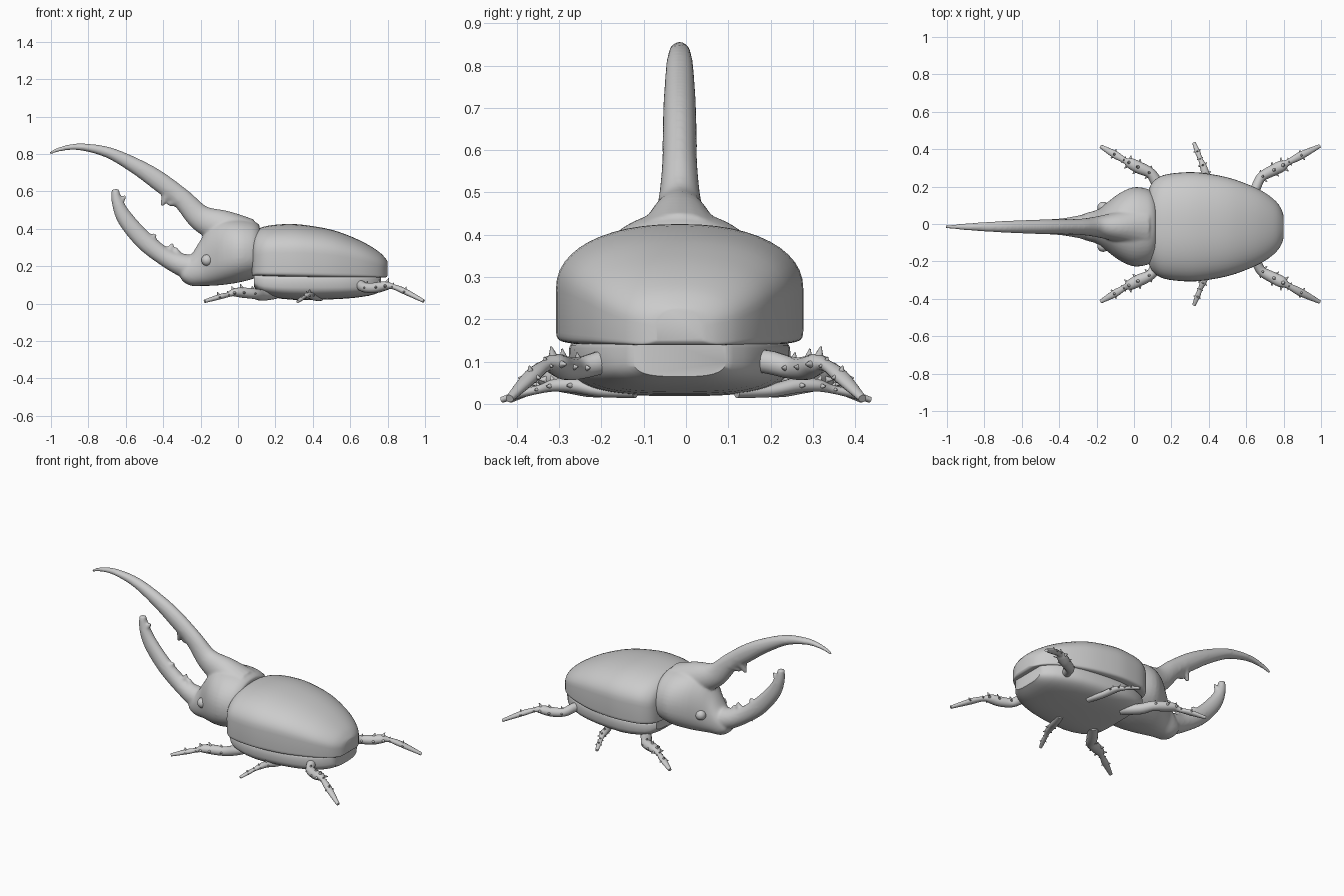
import bpy, bmesh, math
from mathutils import Vector, Matrix

if "Cube" in bpy.data.objects:
    bpy.data.objects.remove(bpy.data.objects["Cube"])

YC = -0.015  # body centre line


def power(v, e):
    return math.copysign(abs(v) ** e, v)


def spline(rows, steps):
    """Catmull-Rom interpolation through rows of numbers."""
    out = []
    for i in range(len(rows) - 1):
        a, b = rows[max(i - 1, 0)], rows[i]
        c, d = rows[i + 1], rows[min(i + 2, len(rows) - 1)]
        for s in range(steps):
            t = s / steps
            out.append([0.5 * (2 * q + (r - p) * t + (2 * p - 5 * q + 4 * r - w) * t * t
                               + (3 * q - p - 3 * r + w) * t ** 3)
                        for p, q, r, w in zip(a, b, c, d)])
    return out + [list(rows[-1])]


def skin(bm, rings):
    loops = [[bm.verts.new(p) for p in ring] for ring in rings]
    n = len(loops[0])
    for a, b in zip(loops, loops[1:]):
        for i in range(n):
            bm.faces.new((a[i], a[(i + 1) % n], b[(i + 1) % n], b[i]))
    bm.faces.new(loops[0])
    bm.faces.new(loops[-1])


def loft(bm, rows, top_e, low_e, n=48, steps=3):
    """Rows: x, bottom, waist height, top, half width."""
    rings = []
    for x, zb, zm, zt, hw in spline(rows, steps):
        ring = []
        for i in range(n):
            a = 2 * math.pi * i / n
            c, s = math.cos(a), math.sin(a)
            up = s >= 0
            e = top_e if up else low_e
            ring.append((x, YC + hw * power(c, e), zm + power(s, e) * (zt - zm if up else zm - zb)))
        rings.append(ring)
    skin(bm, rings)


def tube(bm, rows, n=16, steps=5):
    """Rows: x, y, z, vertical radius, sideways radius."""
    pts = spline(rows, steps)
    rings = []
    for k, (x, y, z, rv, rl) in enumerate(pts):
        t = (Vector(pts[min(k + 1, len(pts) - 1)][:3]) - Vector(pts[max(k - 1, 0)][:3])).normalized()
        side = t.cross(Vector((0, 0, 1))).normalized()
        up = side.cross(t)
        rings.append([Vector((x, y, z)) + side * rl * math.cos(a) + up * rv * math.sin(a)
                      for a in [2 * math.pi * i / n for i in range(n)]])
    skin(bm, rings)


def tooth(bm, base, tip, r1, r2=0.004):
    base, tip = Vector(base), Vector(tip)
    d = tip - base
    m = Matrix.Translation((base + tip) / 2) @ d.to_track_quat('Z', 'Y').to_matrix().to_4x4()
    bmesh.ops.create_cone(bm, cap_ends=True, segments=10, radius1=r1, radius2=r2,
                          depth=d.length, matrix=m)


def finish(bm, name, angle=40):
    bmesh.ops.recalc_face_normals(bm, faces=bm.faces)
    me = bpy.data.meshes.new(name)
    bm.to_mesh(me)
    bm.free()
    ob = bpy.data.objects.new(name, me)
    bpy.context.collection.objects.link(ob)
    bpy.ops.object.select_all(action='DESELECT')
    ob.select_set(True)
    bpy.context.view_layer.objects.active = ob
    bpy.ops.object.shade_smooth_by_angle(angle=math.radians(angle))
    return ob


# Wing case: domed top, near-vertical sides, crisp lower rim
bm = bmesh.new()
loft(bm, [(.075, .15, .25, .34, .17), (.085, .15, .26, .375, .215), (.11, .15, .26, .40, .25),
          (.16, .147, .27, .416, .277), (.25, .145, .27, .425, .29), (.35, .143, .27, .421, .29),
          (.5, .14, .26, .395, .264), (.62, .14, .24, .352, .222), (.7, .14, .22, .312, .182),
          (.76, .14, .2, .272, .135), (.79, .14, .19, .24, .09), (.80, .15, .18, .225, .055)],
     0.9, 0.12)
finish(bm, "wing_case")

# Belly under the wing case
bm = bmesh.new()
loft(bm, [(.085, .09, .12, .16, .19), (.14, .045, .11, .16, .23), (.3, .02, .11, .16, .262),
          (.55, .025, .11, .16, .235), (.7, .042, .11, .16, .175), (.765, .065, .11, .16, .11)],
     0.4, 0.65)
finish(bm, "belly")

# Thorax, head and both horns, fused into one smooth skin
bm = bmesh.new()
loft(bm, [(.115, .15, .27, .42, .17), (.08, .132, .27, .442, .2), (0, .112, .27, .455, .212),
          (-.08, .1, .26, .45, .178), (-.15, .095, .23, .41, .125), (-.2, .095, .2, .34, .09),
          (-.25, .095, .18, .26, .075), (-.29, .115, .165, .225, .06), (-.305, .135, .16, .2, .045)],
     0.95, 0.85)
tube(bm, [(.04, YC, .35, .11, .13), (-.08, YC, .405, .095, .085), (-.2, YC, .458, .07, .055),
          (-.3, YC, .56, .055, .042), (-.43, YC, .66, .052, .04), (-.55, YC, .737, .042, .037),
          (-.7, YC, .81, .029, .031), (-.85, YC, .838, .018, .022), (-.95, YC, .826, .012, .014),
          (-1.008, YC, .803, .007, .008)], n=24)
tube(bm, [(-.15, YC, .18, .08, .08), (-.27, YC, .198, .066, .065), (-.38, YC, .243, .05, .046),
          (-.5, YC, .335, .05, .038), (-.6, YC, .45, .044, .035), (-.644, YC, .54, .031, .03),
          (-.657, YC, .612, .019, .02)], n=24)
tooth(bm, (-.365, YC, .61), (-.408, YC, .522), .045, .008)
tooth(bm, (-.32, YC, .56), (-.375, YC, .53), .045, .012)
tooth(bm, (-.38, YC, .25), (-.35, YC, .322), .035, .008)
tooth(bm, (-.48, YC, .32), (-.44, YC, .372), .04, .008)
tooth(bm, (-.32, YC, .24), (-.335, YC, .30), .035, .01)
tooth(bm, (-.64, YC, .53), (-.6, YC, .578), .026, .007)
head = finish(bm, "thorax_and_horns", 180)
mod = head.modifiers.new("fuse", 'REMESH')
mod.mode = 'VOXEL'
mod.voxel_size = 0.0075
mod.use_smooth_shade = True
mod = head.modifiers.new("soften", 'SMOOTH')
mod.factor = 0.5
mod.iterations = 7

# Eyes
for side, label in ((1, "left"), (-1, "right")):
    bm = bmesh.new()
    bmesh.ops.create_uvsphere(bm, u_segments=20, v_segments=12, radius=.031,
                              matrix=Matrix.Translation((-.165, YC + side * .103, .232)))
    finish(bm, label + "_eye", 180)

# Legs: thigh, swollen shin with spines, narrow foot; mirrored across y
LEGS = {
    "front_legs": [(.2, .12, .05, .025, .03), (.13, .21, .045, .03, .032), (.09, .27, .052, .028, .028),
                   (.03, .3, .058, .028, .032), (-.02, .325, .06, .022, .028), (-.05, .34, .048, .013, .015),
                   (-.1, .37, .036, .014, .02), (-.178, .415, .012, .009, .01)],
    "middle_legs": [(.44, .12, .03, .016, .02), (.41, .2, .032, .016, .022), (.385, .26, .044, .018, .022),
                    (.37, .31, .044, .015, .018), (.355, .345, .035, .01, .012), (.34, .385, .026, .01, .014),
                    (.32, .435, .01, .007, .009)],
    "hind_legs": [(.62, .13, .1, .022, .025), (.65, .19, .1, .028, .026), (.68, .25, .085, .026, .026),
                  (.74, .285, .085, .028, .03), (.79, .31, .095, .024, .03), (.825, .33, .092, .014, .016),
                  (.89, .365, .066, .016, .021), (.993, .417, .013, .009, .01)],
}
for name, rows in LEGS.items():
    bm = bmesh.new()
    tube(bm, rows, n=14, steps=4)
    for k in range(2, len(rows) - 1):
        p = Vector(rows[k][:3])
        d = (Vector(rows[k + 1][:3]) - p).normalized()
        side = d.cross(Vector((0, 0, 1))).normalized()
        r = rows[k][4]
        # one spine on the top and one on each flank
        for out in (Vector((0, 0, 1)), side, -side):
            tooth(bm, p, p + d * r * .6 + out * r * 1.4, r * .6, .002)
    leg = finish(bm, name)
    mirror = leg.modifiers.new("other_side", 'MIRROR')
    mirror.use_axis = (False, True, False)
